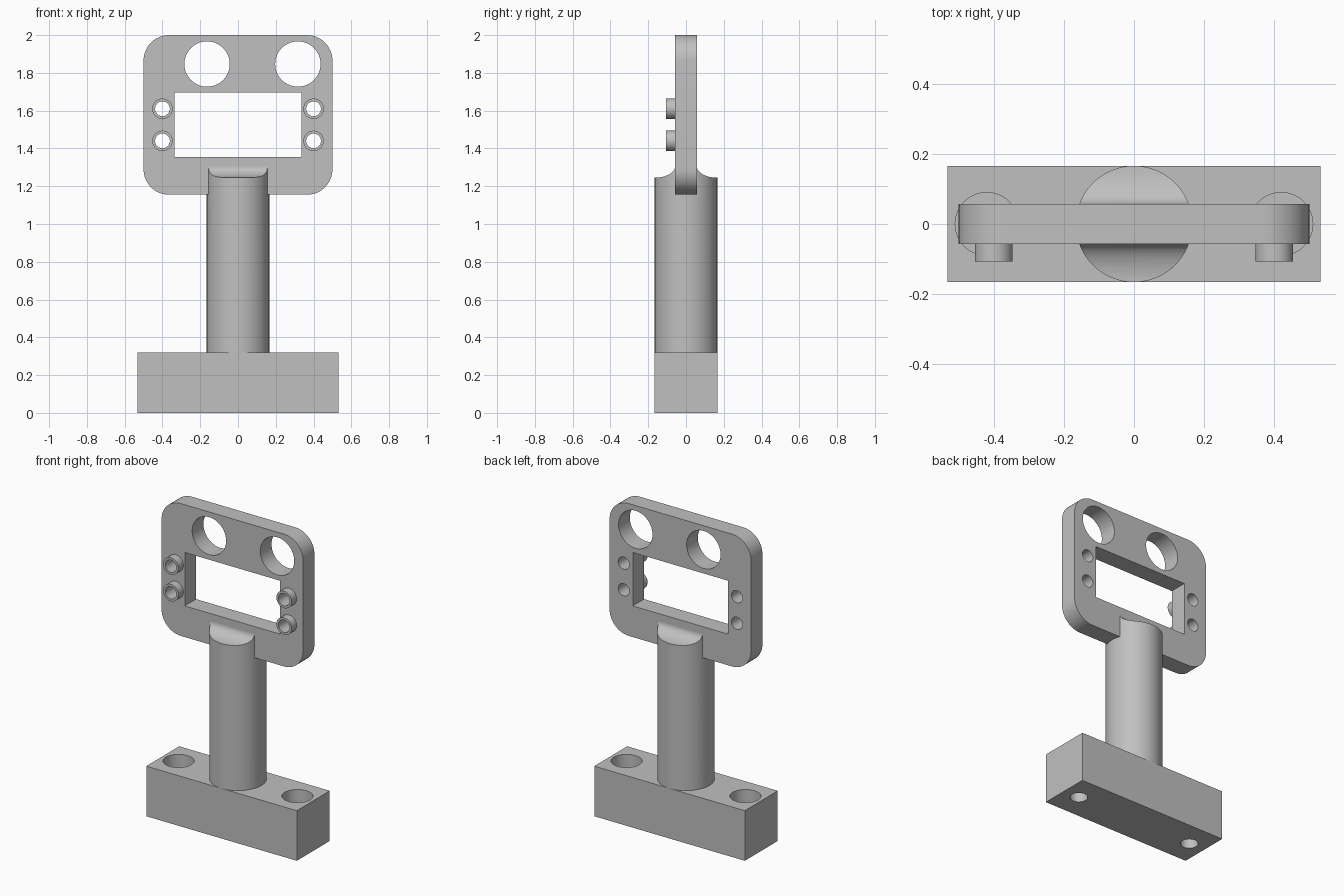
import bpy, bmesh
from math import pi, cos, sin
from mathutils import Matrix

default = bpy.data.objects.get("Cube")
if default:
    bpy.data.objects.remove(default, do_unlink=True)

grey = bpy.data.materials.new("plain grey")
grey.use_nodes = True
colour = (0.53, 0.53, 0.53, 1)
grey.diffuse_color = colour
grey.node_tree.nodes["Principled BSDF"].inputs["Base Color"].default_value = colour


def finish(name, bm):
    bmesh.ops.recalc_face_normals(bm, faces=bm.faces)
    mesh = bpy.data.meshes.new(name)
    bm.to_mesh(mesh)
    bm.free()
    obj = bpy.data.objects.new(name, mesh)
    bpy.context.collection.objects.link(obj)
    mesh.materials.append(grey)
    return obj


def box(name, x, y, z0, z1, corner=0):
    """Box centred on x and y; corner rounds the edges that run along y."""
    bm = bmesh.new()
    size = Matrix.Diagonal((2 * x, 2 * y, z1 - z0, 1))
    bmesh.ops.create_cube(bm, size=1, matrix=Matrix.Translation((0, 0, (z0 + z1) / 2)) @ size)
    if corner:
        edges = [e for e in bm.edges if abs(e.verts[0].co.y - e.verts[1].co.y) > y]
        bmesh.ops.bevel(bm, geom=edges, offset=corner, segments=12, profile=0.5, affect='EDGES')
    return finish(name, bm)


def cylinder(name, radius, length, centre, along_y=False, sides=64):
    bm = bmesh.new()
    turn = Matrix.Rotation(pi / 2, 4, 'X') if along_y else Matrix()
    bmesh.ops.create_cone(bm, cap_ends=True, segments=sides, radius1=radius, radius2=radius,
                          depth=length, matrix=Matrix.Translation(centre) @ turn)
    return finish(name, bm)


def carve(obj, cutters, operation='DIFFERENCE'):
    """Apply each cutter, then remove it."""
    bpy.context.view_layer.objects.active = obj
    for cutter in cutters:
        cutter.hide_render = True
        mod = obj.modifiers.new("carve", 'BOOLEAN')
        mod.operation, mod.solver, mod.object = operation, 'EXACT', cutter
        bpy.ops.object.modifier_apply(modifier=mod.name)
        bpy.data.objects.remove(cutter, do_unlink=True)


# Base block with counterbored bolt holes
base_z, half = 0.32, 0.166
base = box("base_block", 0.532, half, 0, base_z)
for side in (-1, 1):
    x = side * 0.42
    carve(base, [cylinder("bolt_hole", 0.052, 1, (x, 0, 0)),
                 cylinder("counterbore", 0.09, 0.4, (x, 0, base_z))])

# Round post whose top sweeps up to meet the plate
post = cylinder("post", half, 1.2, (0, 0, base_z + 0.59), sides=96)
thick, low, high = 0.057, 1.245, 1.305
sweep = [(half + 0.02, low)]
for i in range(13):
    a = i / 12 * pi / 2
    sweep.append((half - (half - thick) * sin(a), high - (high - low) * cos(a)))
outline = [(half + 0.02, base_z - 0.01)] + sweep
outline += [(-y, z) for y, z in reversed(outline)]
bm = bmesh.new()
face = bm.faces.new([bm.verts.new((-0.3, y, z)) for y, z in outline])
swept = bmesh.ops.extrude_face_region(bm, geom=[face])["geom"]
bmesh.ops.translate(bm, vec=(0.6, 0, 0), verts=[v for v in swept if isinstance(v, bmesh.types.BMVert)])
carve(post, [finish("post_envelope", bm)], 'INTERSECT')

# Rounded face plate with a window and two large holes
plate = box("face_plate", 0.5, thick, 1.155, 2.0, corner=0.135)
carve(plate, [box("window", 0.336, 0.3, 1.354, 1.695)])
for x in (-0.164, 0.317):
    carve(plate, [cylinder("large_hole", 0.12, 1, (x, 0, 1.847), True)])

# Hollow bosses on the front, bored right through the plate
parts = [base, post, plate]
for x, side in ((-0.4, "right"), (0.4, "left")):
    for z, level in ((1.61, "upper"), (1.44, "lower")):
        carve(plate, [cylinder("bore", 0.039, 1, (x, 0, z), True, 48)])
        boss = cylinder(f"{level}_{side}_boss", 0.054, 0.05, (x, -thick - 0.025, z), True, 48)
        carve(boss, [cylinder("bore", 0.039, 1, (x, 0, z), True, 48)])
        parts.append(boss)

# Smooth curved walls, crisp edges
bpy.ops.object.select_all(action='DESELECT')
for obj in parts:
    obj.select_set(True)
bpy.context.view_layer.objects.active = base
bpy.ops.object.shade_smooth_by_angle(angle=pi / 6)
